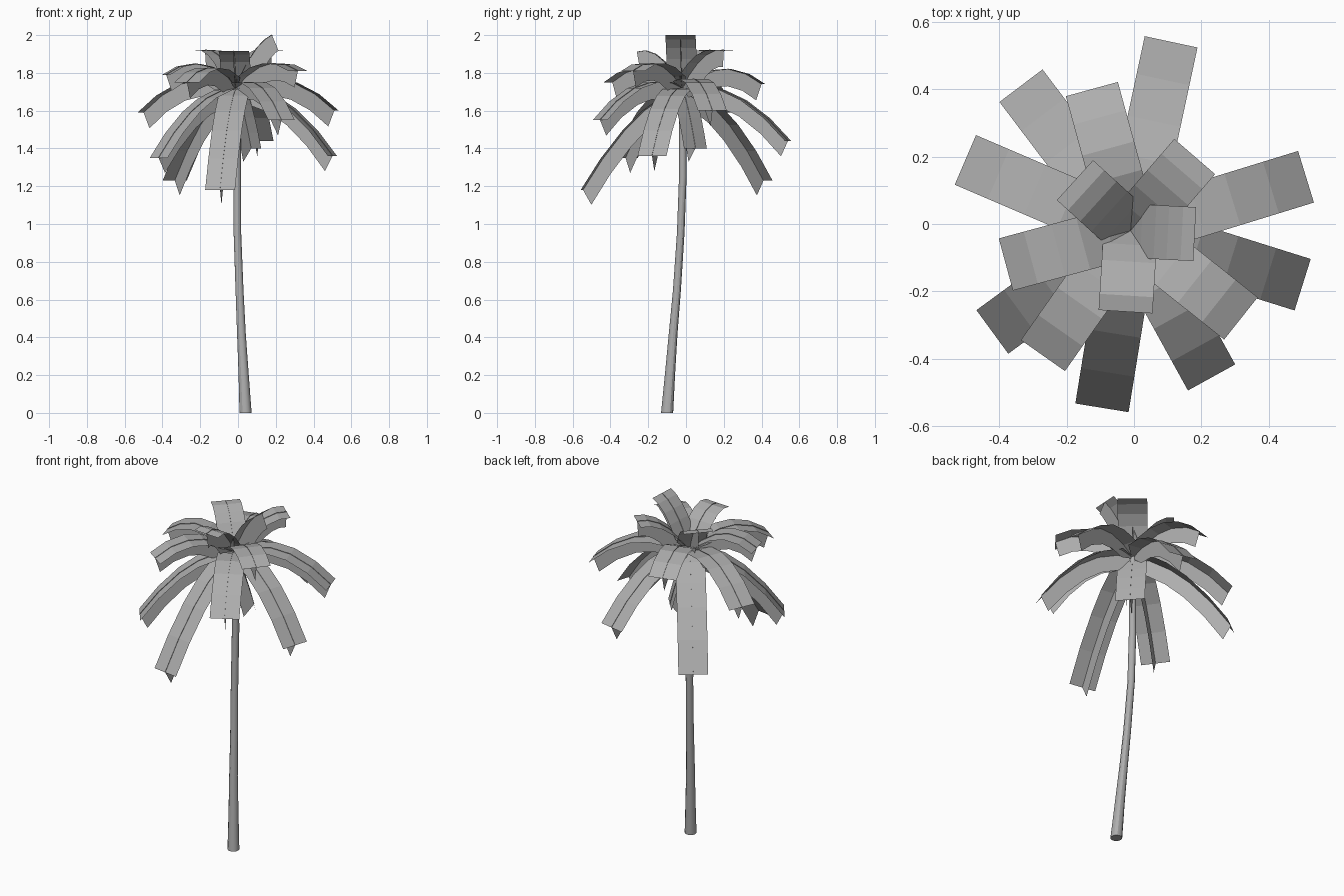
import bpy, bmesh
from mathutils import Vector

cube = bpy.data.objects.get("Cube")
if cube:
    bpy.data.objects.remove(cube, do_unlink=True)

# One plain grey for the whole tree
grey = bpy.data.materials.new("plain_grey")
grey.use_nodes = True
colour = (0.42, 0.42, 0.42, 1)
grey.diffuse_color = colour
grey.node_tree.nodes["Principled BSDF"].inputs["Base Color"].default_value = colour

UP = Vector((0, 0, 1))
CROWN = Vector((-0.01, -0.02, 1.72))
STEPS = (0, 0.17, 0.38, 0.58, 0.8, 1)


def finish(bm, name):
    mesh = bpy.data.meshes.new(name)
    bm.to_mesh(mesh)
    bm.free()
    mesh.materials.append(grey)
    obj = bpy.data.objects.new(name, mesh)
    bpy.context.collection.objects.link(obj)
    return obj


def frond(name, x, y, z, rise, half=0.08, depth=0.09):
    """Arching leaf strip with a hanging fin along its midrib."""
    tip = Vector((x, y, z))
    run = tip - CROWN
    out = Vector((run.x, run.y, 0)).normalized()
    side = UP.cross(out)
    bm = bmesh.new()
    rows = []
    for t in STEPS:
        p = CROWN + run * t + UP * rise * 4 * t * (1 - t)
        tangent = (run + UP * rise * 4 * (1 - 2 * t)).normalized()
        down = side.cross(tangent)
        if down.z > 0:
            down.negate()
        if tangent.z < 0:
            down = (down - UP).normalized()
        grow = 0.1 if t == 0 else 1
        points = (p - side * half * grow, p + side * half * grow,
                  p - down * 0.003, p + down * depth * grow)
        rows.append([bm.verts.new(q) for q in points])
    for a, b in zip(rows, rows[1:]):
        bm.faces.new((a[0], b[0], b[1], a[1]))
        bm.faces.new((a[2], a[3], b[3], b[2]))
    finish(bm, name)


# Leaf tips (x, y, z) and arch height, in three tiers and one drooping leaf
tiers = {
    "long_frond": [
        (0.11, 0.54, 1.44, 0.1), (0.51, 0.14, 1.6, 0.1),
        (0.5, -0.18, 1.36, 0.1), (0.23, -0.455, 1.55, 0.1),
        (-0.095, -0.545, 1.18, 0.09), (-0.42, -0.32, 1.35, 0.09),
        (-0.5, 0.19, 1.59, 0.1), (-0.335, 0.41, 1.23, 0.09)],
    "middle_frond": [
        (-0.27, -0.39, 1.75, 0.09), (-0.125, 0.4, 1.74, 0.09),
        (-0.38, -0.12, 1.79, 0.09), (0.317, -0.28, 1.81, 0.08)],
    "short_frond": [
        (0.18, 0.2, 1.92, 0.06), (-0.175, 0.13, 1.92, 0.06),
        (0.18, -0.03, 2.0, 0.05), (-0.025, -0.26, 1.91, 0.07)],
    "drooping_frond": [(0.07, 0.05, 1.4, 0.03)],
}
for tier, leaves in tiers.items():
    for i, leaf in enumerate(leaves):
        frond(f"{tier}_{i + 1}", *leaf)

# Trunk: gently bent tapering tube (x, y, z, radius)
path = [(0.04, -0.1, 0, 0.032), (0.03, -0.085, 0.2, 0.027),
        (0.018, -0.068, 0.42, 0.023), (0.008, -0.048, 0.65, 0.021),
        (-0.003, -0.028, 0.95, 0.02), (-0.004, -0.017, 1.25, 0.02),
        (-0.004, -0.017, 1.5, 0.019), (-0.01, -0.02, 1.72, 0.018)]
bm = bmesh.new()
rings = []
for x, y, z, r in path:
    ring = bmesh.ops.create_circle(bm, segments=12, radius=r)["verts"]
    bmesh.ops.translate(bm, verts=ring, vec=(x, y, z))
    rings.append(ring)
for a, b in zip(rings, rings[1:]):
    for i in range(len(a)):
        j = (i + 1) % len(a)
        bm.faces.new((a[i], a[j], b[j], b[i]))
bm.faces.new(rings[0])
bm.faces.new(rings[-1])
bmesh.ops.recalc_face_normals(bm, faces=bm.faces)
trunk = finish(bm, "trunk")
bpy.context.view_layer.objects.active = trunk
trunk.select_set(True)
bpy.ops.object.shade_smooth_by_angle()
